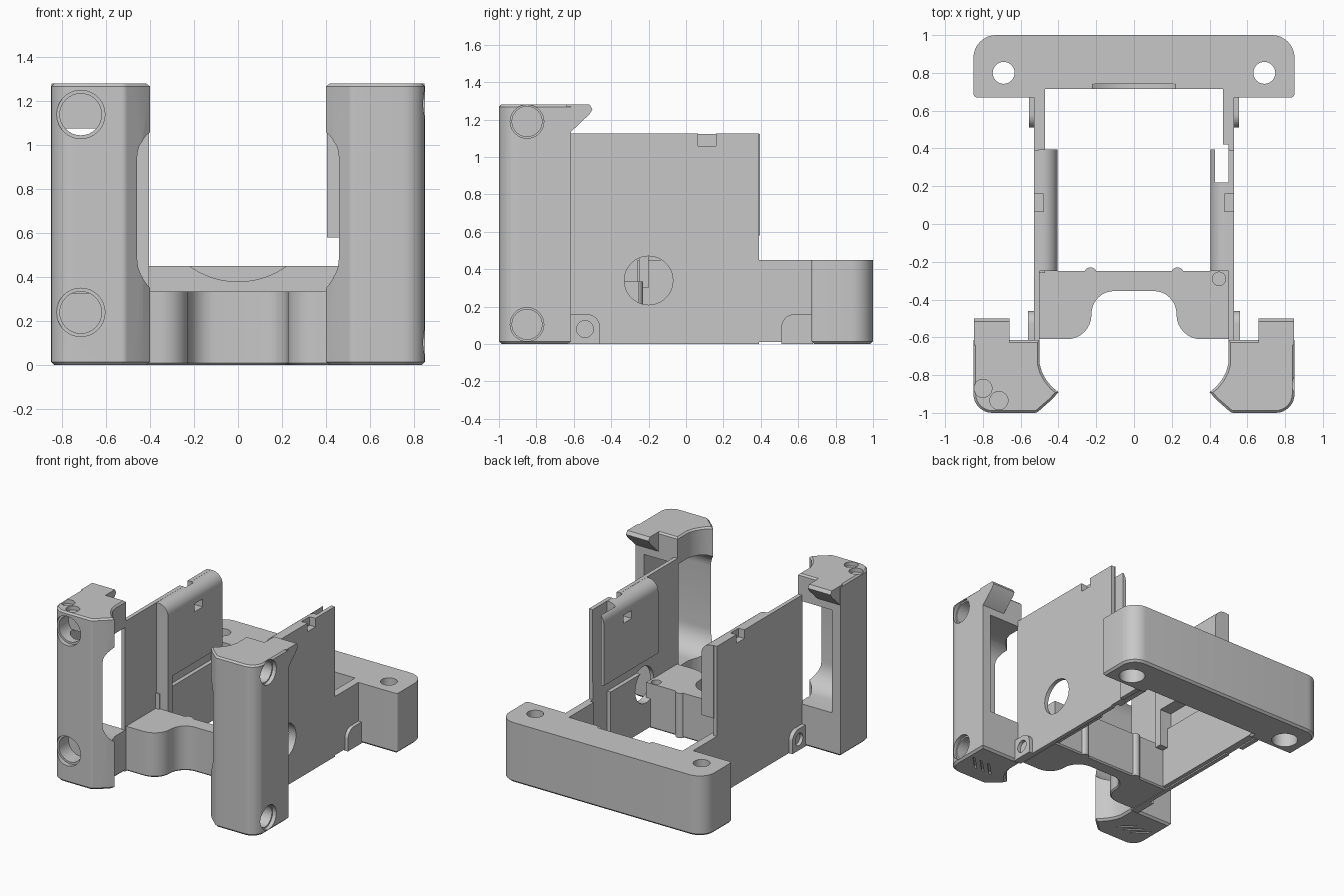
import bpy, bmesh, math
from mathutils import Vector

if "Cube" in bpy.data.objects:
    bpy.data.objects.remove(bpy.data.objects["Cube"], do_unlink=True)

grey = bpy.data.materials.new("plain_grey")
grey.use_nodes = True
grey.diffuse_color = (0.575, 0.575, 0.575, 1)
grey.node_tree.nodes["Principled BSDF"].inputs["Base Color"].default_value = (0.575, 0.575, 0.575, 1)
parts = []


def rounded(points, steps=8):
    """Replace corners given as (a, b, radius) with arcs."""
    out = []
    for i, p in enumerate(points):
        c = Vector(p[:2])
        if len(p) < 3:
            out.append(c)
            continue
        u = (Vector(points[i - 1][:2]) - c).normalized()
        v = (Vector(points[(i + 1) % len(points)][:2]) - c).normalized()
        half = u.angle(v) / 2
        centre = c + (u + v).normalized() * p[2] / math.sin(half)
        a = c + u * p[2] / math.tan(half) - centre
        b = c + v * p[2] / math.tan(half) - centre
        for k in range(steps + 1):
            t = k / steps * (math.pi - 2 * half)
            out.append(centre + (a * math.sin(math.pi - 2 * half - t) + b * math.sin(t)) / math.sin(2 * half))
    return out


def circle(a, b, r, n=32):
    return [(a + r * math.cos(math.tau * i / n), b + r * math.sin(math.tau * i / n)) for i in range(n)]


def rect(a0, a1, b0, b1):
    return [(a0, b0), (a1, b0), (a1, b1), (a0, b1)]


def prism(name, points, lo, hi, axis="z", side=1, chamfer=(), keep=True):
    """Extrude a profile along an axis; side=-1 mirrors it in x."""
    place = {"x": lambda a, b, h: (h * side, a, b),
             "y": lambda a, b, h: (a * side, h, b),
             "z": lambda a, b, h: (a * side, b, h)}[axis]
    pts = rounded(points)
    bm = bmesh.new()
    rings = [[bm.verts.new(place(p[0], p[1], h)) for p in pts] for h in (lo, hi)]
    caps = [bm.faces.new(r) for r in rings]
    n = len(pts)
    for i in range(n):
        j = (i + 1) % n
        bm.faces.new((rings[0][i], rings[0][j], rings[1][j], rings[1][i]))
    bmesh.ops.recalc_face_normals(bm, faces=bm.faces)
    for cap, size in zip(caps, chamfer):
        if size:
            bmesh.ops.bevel(bm, geom=list(cap.edges), offset=size, segments=1, affect="EDGES")
    mesh = bpy.data.meshes.new(name)
    bm.to_mesh(mesh)
    bm.free()
    mesh.materials.append(grey)
    ob = bpy.data.objects.new(name, mesh)
    bpy.context.collection.objects.link(ob)
    if keep:
        parts.append(ob)
    return ob


def cut(target, points, lo, hi, axis="z", side=1):
    """Subtract a prism from the target."""
    tool = prism("cutter", points, lo, hi, axis, side, keep=False)
    tool.hide_render = True
    mod = target.modifiers.new("cut", "BOOLEAN")
    mod.operation, mod.solver, mod.object = "DIFFERENCE", "EXACT", tool
    bpy.context.view_layer.objects.active = target
    bpy.ops.object.modifier_apply(modifier=mod.name)
    bpy.data.objects.remove(tool, do_unlink=True)


# Rear block with screw holes and a shallow round recess
block = prism("rear_block", [(-.85, 1, .12), (.85, 1, .12), (.85, .67, .02), (.47, .67), (.47, .715),
                             (-.47, .715), (-.47, .67), (-.85, .67, .02)], 0, .45, chamfer=(.015, 0))
for s in (-1, 1):
    cut(block, circle(.69, .8, .058), -.1, .6, side=s)
    cut(block, circle(.69, .8, .09), -.1, .12, side=s)
cut(block, circle(0, .76, .38, 64), .6, .74, "y")

# Front cross bar with arched front edge
bar = prism("front_bar", [(-.505, -.25), (-.505, -.61), (-.225, -.61, .13), (-.225, -.355, .12), (.225, -.355, .12),
                          (.225, -.61, .13), (.505, -.61), (.505, -.25)], 0, .335, chamfer=(.01, 0))
cut(bar, circle(.45, -.29, .035), .25, .4)

for s, label in ((-1, "right"), (1, "left")):
    prism(label + "_bar_bump", circle(.23, -.265, .035, 20), .0, .335, side=s)

    # Corner post with concave inner face, side window and grip slots
    post = prism(label + "_post", [(.85, -1, .1), (.85, -.615), (.5, -.615), (.5, -.74), (.487, -.785), (.465, -.825),
                                   (.435, -.862), (.4, -.89), (.435, -.93), (.47, -.96), (.515, -1, .04)],
                 0, 1.28, side=s, chamfer=(.015, .012))
    cut(post, [(-.95, .31, .17), (-.5, .31), (-.5, 1.08), (-.95, 1.08, .13)], .3, .78, "x", s)
    for k in range(3):
        c = .62 + .065 * k
        cut(post, [(c - .06, -.87), (c - .04, -.87), (c + .06, -.77), (c + .04, -.77)], -.1, .02, side=s)
    if s > 0:
        for z in (1.19, .105):
            cut(post, circle(-.85, z, .09), .82, .9, "x")
            cut(post, circle(-.85, z, .08), .7, .9, "x")
    else:
        for z in (1.14, .24):
            cut(post, circle(-.715, z, .11), -1.1, -.965, "y")
            cut(post, circle(-.715, z, .095), -1.1, -.85, "y")
        for x, y in ((-.8, -.87), (-.715, -.935)):
            cut(post, circle(x, y, .048), 1.25, 1.4)

    # Overhanging catch on top of the post
    prism(label + "_catch", [(-.64, 1.12), (-.62, 1.13), (-.515, 1.23), (-.5, 1.255), (-.515, 1.28), (-.64, 1.28)],
          .66, .848, "x", s)

    # Thin side wall, low rail and inner pad
    wall = prism(label + "_wall", rect(-.625, .39, 0, 1.125), .5, .53, "x", s)
    rail = prism(label + "_rail", rect(-.26, .69, .01, .45), .47, .529, "x", s)
    pad = prism(label + "_pad", [(.405, .58), (.505, .58), (.505, 1.124), (.405, 1.124, .08)],
                -.25, .395, "y", s)
    for ob in (wall, pad):
        cut(ob, rect(.48, .6, .065, .16), 1.06, 1.2, side=s)
    cut(pad, rect(.065, .16, .96, 1.02), .3, .48, "x", s)
    if s > 0:
        for ob in (rail, pad):
            cut(ob, rect(.43, .5, .22, .42), -.1, 1.3)
        for ob in (wall, rail):
            cut(ob, circle(-.2, .34, .13, 40), .3, .6, "x")
    else:
        prism("right_pad_rib", rect(.405, .505, .3, .6), -.25, -.2, "y", s)

    # Outer reinforcing tabs at the wall ends
    front_tab = prism(label + "_front_tab", [(-.625, .0), (-.46, .0), (-.46, .16, .07), (-.625, .16)],
                      .52, .56, "x", s)
    cut(front_tab, circle(-.54, .08, .045), .535, .6, "x", s)
    prism(label + "_rear_tab", [(.68, .0), (.51, .0), (.51, .16, .07), (.68, .16)], .52, .555, "x", s)

bpy.ops.object.select_all(action="DESELECT")
for ob in parts:
    ob.select_set(True)
bpy.context.view_layer.objects.active = block
bpy.ops.object.shade_smooth_by_angle(angle=math.radians(25))
